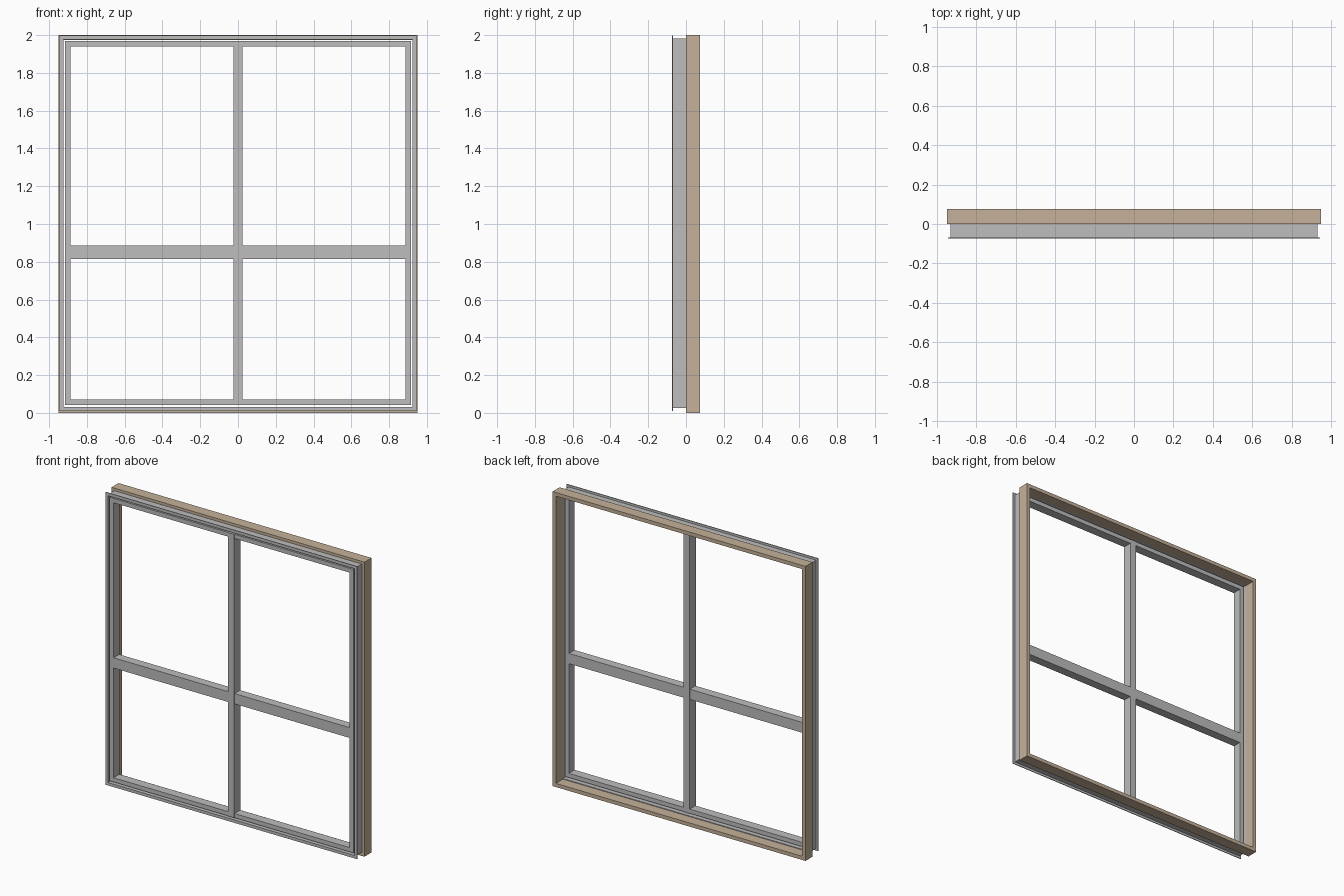
import bpy, bmesh

if "Cube" in bpy.data.objects:
    bpy.data.objects.remove(bpy.data.objects["Cube"])

def material(name, rgb):
    m = bpy.data.materials.new(name)
    m.diffuse_color = (*rgb, 1)
    m.use_nodes = True
    m.node_tree.nodes["Principled BSDF"].inputs["Base Color"].default_value = m.diffuse_color
    return m

GREY = material("grey_metal", (0.51, 0.51, 0.51))
TAN = material("tan_wood", (0.56, 0.44, 0.32))

def finish(name, bm, mat):
    bmesh.ops.recalc_face_normals(bm, faces=bm.faces)
    me = bpy.data.meshes.new(name)
    bm.to_mesh(me)
    bm.free()
    me.materials.append(mat)
    ob = bpy.data.objects.new(name, me)
    bpy.context.collection.objects.link(ob)
    return ob

def ring(name, half_w, z0, z1, profile, mat):
    """Sweep a closed (inset, y) profile around a mitred rectangle."""
    bm = bmesh.new()
    loops = []
    for sx, top in ((-1, 0), (1, 0), (1, 1), (-1, 1)):
        loops.append([bm.verts.new((sx * (half_w - i), y, z1 - i if top else z0 + i))
                      for i, y in profile])
    n = len(profile)
    for k in range(4):
        a, b = loops[k], loops[(k + 1) % 4]
        for j in range(n):
            bm.faces.new((a[j], b[j], b[(j + 1) % n], a[(j + 1) % n]))
    return finish(name, bm, mat)

def box(name, x0, x1, y0, y1, z0, z1, mat):
    bm = bmesh.new()
    bmesh.ops.create_cube(bm, size=1)
    for v in bm.verts:
        v.co = (x1 if v.co.x > 0 else x0, y1 if v.co.y > 0 else y0, z1 if v.co.z > 0 else z0)
    return finish(name, bm, mat)

def rect(width, y0, y1):
    return [(0, y0), (width, y0), (width, y1), (0, y1)]

# Wooden lining at the back
ring("wood_lining", 0.95, 0, 2, rect(0.025, 0.0, 0.075), TAN)

# Metal outer frame: thin wall with an outward fin along its front edge
ring("outer_frame", 0.945, 0.01, 1.997,
     [(0, -0.073), (0.02, -0.073), (0.02, 0.0), (0.015, 0.0), (0.015, -0.068), (0, -0.068)], GREY)

# Sash frame, separated from the outer frame by a narrow gap
ring("sash_frame", 0.915, 0.043, 1.968, rect(0.029, -0.07, -0.008), GREY)

# Glazing bars: one full-height upright, a cross rail on each side
box("centre_upright", -0.0225, 0.0225, -0.073, -0.006, 0.043, 1.968, GREY)
for side, x0, x1 in (("left", -0.89, -0.0225), ("right", 0.0225, 0.89)):
    box("cross_rail_" + side, x0, x1, -0.069, -0.009, 0.816, 0.886, GREY)
